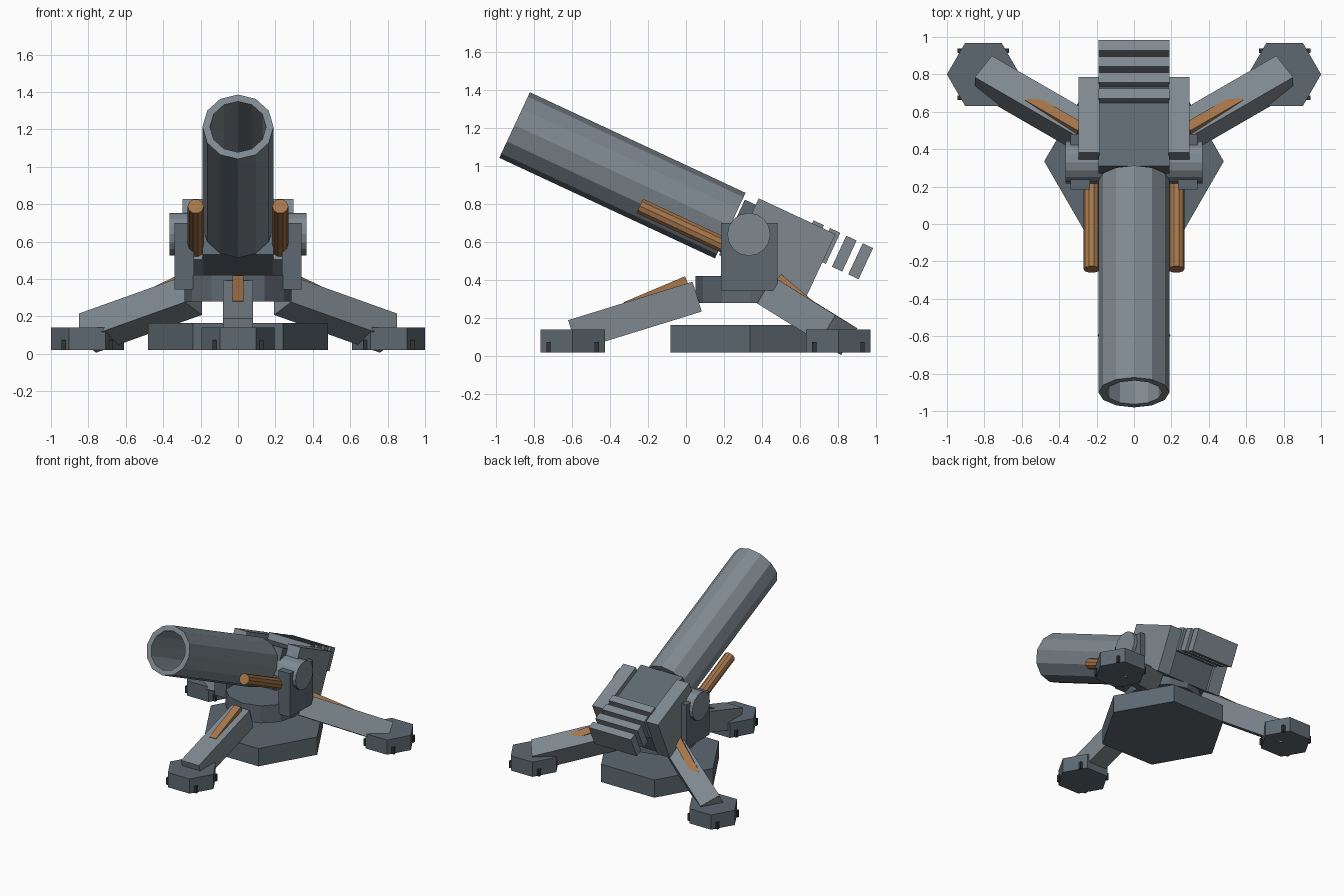
import bpy, bmesh
from math import radians, cos, sin
from mathutils import Matrix, Vector

if "Cube" in bpy.data.objects:
    bpy.data.objects.remove(bpy.data.objects["Cube"])


def material(name, rgb):
    m = bpy.data.materials.new(name)
    m.diffuse_color = (*rgb, 1)
    m.use_nodes = True
    m.node_tree.nodes["Principled BSDF"].inputs["Base Color"].default_value = m.diffuse_color
    return m


LIGHT = material("light_steel", (0.21, 0.25, 0.28))
DARK = material("dark_steel", (0.11, 0.14, 0.165))
COPPER = material("copper", (0.38, 0.18, 0.07))
BLACK = material("bolt_black", (0.03, 0.035, 0.04))


def move(x, y, z):
    return Matrix.Translation((x, y, z))


def rot(angle, axis):
    return Matrix.Rotation(angle, 4, axis)


def finish(name, bm, mat, matrix):
    bmesh.ops.recalc_face_normals(bm, faces=bm.faces)
    me = bpy.data.meshes.new(name)
    bm.to_mesh(me)
    bm.free()
    me.materials.append(mat)
    ob = bpy.data.objects.new(name, me)
    ob.matrix_world = matrix
    bpy.context.collection.objects.link(ob)
    return ob


def box(name, lo, hi, mat, frame=Matrix()):
    lo, hi = Vector(lo), Vector(hi)
    bm = bmesh.new()
    bmesh.ops.create_cube(bm, size=1, matrix=Matrix.Diagonal((*(hi - lo), 1)))
    return finish(name, bm, mat, frame @ Matrix.Translation((lo + hi) / 2))


def prism(name, radius, height, sides, mat, frame):
    # centred prism along local z with a corner on local x
    bm = bmesh.new()
    bmesh.ops.create_cone(bm, cap_ends=True, segments=sides, radius1=radius,
                          radius2=radius, depth=height, matrix=rot(radians(90), 'Z'))
    return finish(name, bm, mat, frame)


CY = 0.335  # y of the mount's vertical axis

# Base plate and turntable
prism("base_plate", 0.48, 0.145, 6, DARK, move(0, CY, 0.0925))
prism("turntable", 0.285, 0.142, 12, DARK, move(0, CY, 0.351))

# Three splayed legs; the rear pair is rolled slightly
for label, deg, side in (("front", -90, 0), ("right", 30, -1), ("left", 150, 1)):
    a = radians(deg)

    def radial(r, z):
        return move(r * cos(a), CY + r * sin(a), z) @ rot(a, 'Z')

    leg = radial(0.603, 0.212) @ rot(0.3, 'Y') @ rot(0.46 * side, 'X')
    box(label + "_leg", (-0.342, -0.081, -0.082), (0.342, 0.081, 0.082), LIGHT, leg)
    strip = radial(0.49, 0.324) @ rot(0.4, 'Y') @ rot(0.6 * side, 'X')
    box(label + "_leg_strut", (-0.175, -0.03, -0.03), (0.175, 0.03, 0.03), COPPER, strip)

    # Foot pad with four bolts
    fx, fy = 0.93 * cos(a), CY + 0.93 * sin(a)
    prism(label + "_foot", 0.195, 0.12, 6, DARK, move(fx, fy, 0.08))
    for sx in (-1, 1):
        for sy in (-1, 1):
            box(label + "_foot_bolt", (-0.012, -0.012, 0.02), (0.012, 0.012, 0.075),
                BLACK, move(fx + 0.125 * sx, fy + 0.125 * sy, 0))

# Tilted frame of the gun: local y runs backward along the barrel
GUN = move(0, 0.2325, 0.686) @ rot(radians(-25), 'X')

# Hollow barrel, spun from a wall profile
bm = bmesh.new()
wall = [bm.verts.new(p) for p in
        ((0.19, -1.25, 0), (0.19, 0, 0), (0.15, 0, 0), (0.15, -1.25, 0))]
edges = [bm.edges.new((wall[i], wall[(i + 1) % 4])) for i in range(4)]
bmesh.ops.spin(bm, geom=wall + edges, cent=(0, 0, 0), axis=(0, 1, 0),
               angle=radians(360), steps=12)
bmesh.ops.remove_doubles(bm, verts=bm.verts, dist=0.0005)
finish("barrel", bm, LIGHT, GUN)

# Breech core and cooling fins
box("breech_core", (-0.19, 0.012, -0.165), (0.19, 0.50, 0.156), DARK, GUN)
for i in range(4):
    y = 0.385 + 0.095 * i
    box("cooling_fin", (-0.19, y, 0.03), (0.19, y + 0.06, 0.21), LIGHT, GUN)

# Trunnion shaft through both brackets
prism("trunnion", 0.113, 0.735, 16, LIGHT, move(0, 0.33, 0.64) @ rot(radians(90), 'Y'))

# Paired side parts
for s, label in ((-1, "left"), (1, "right")):
    x0, x1 = sorted((0.185 * s, 0.297 * s))
    box(label + "_breech_cheek", (x0, 0.075, -0.166), (x1, 0.52, 0.193), LIGHT, GUN)
    x0, x1 = sorted((0.235 * s, 0.34 * s))
    box(label + "_bracket", (x0, 0.185, 0.345), (x1, 0.48, 0.70), DARK)
    prism(label + "_recoil_cylinder", 0.043, 0.575, 10, COPPER,
          GUN @ move(0.226 * s, -0.187, -0.107) @ rot(radians(90), 'X'))
